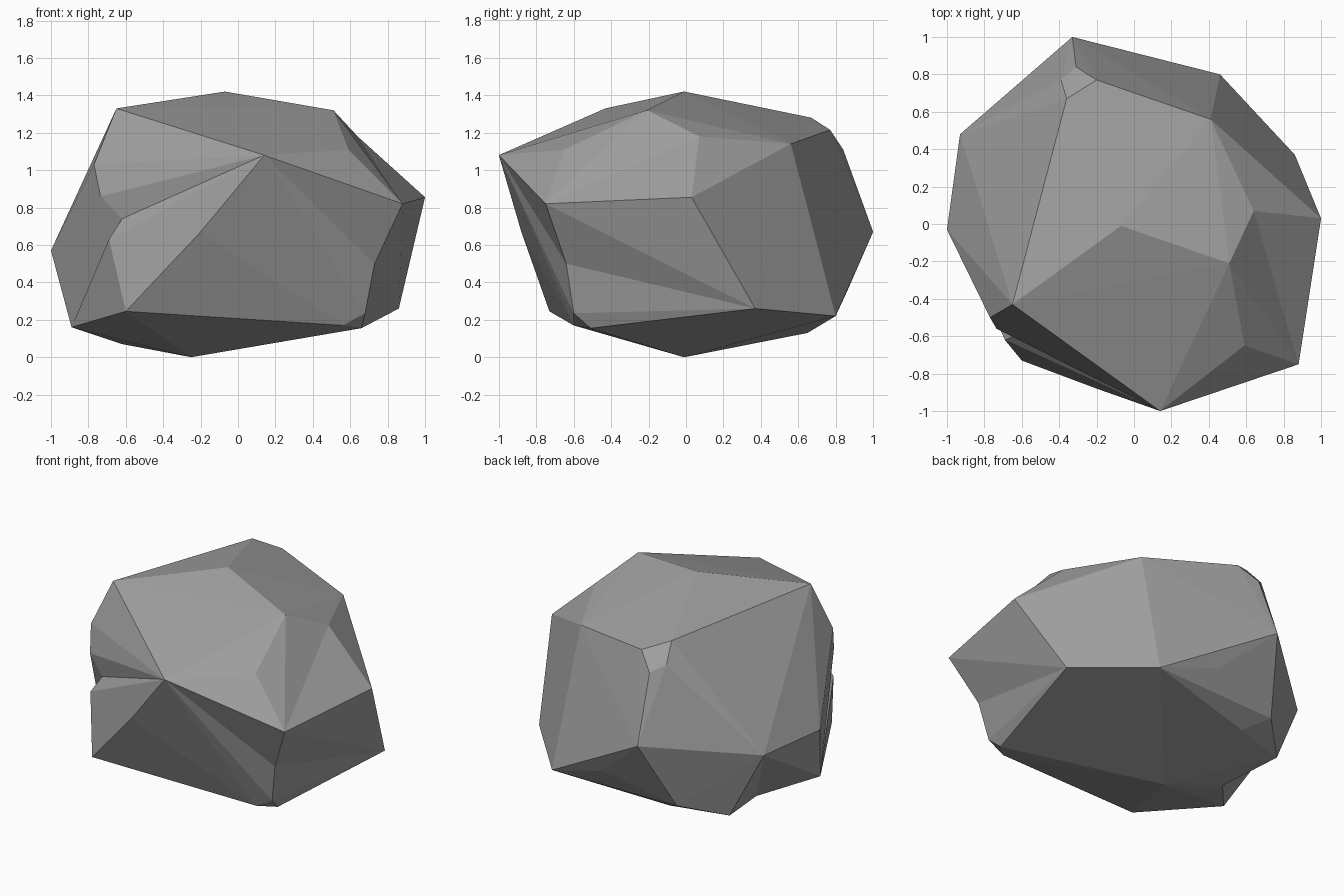
import bpy
import bmesh
from mathutils import Vector
from mathutils.geometry import intersect_point_line

if "Cube" in bpy.data.objects:
    bpy.data.objects.remove(bpy.data.objects["Cube"])

# Corner points of the boulder
corners = {
    # crown
    "crown_right": (-.65, -.43, 1.33), "crown_peak": (-.07, -.01, 1.42),
    "crown_left": (.51, -.21, 1.32), "crown_back": (.41, .56, 1.14),
    "shelf_front": (.59, -.65, 1.11), "shelf_back": (.64, .07, 1.18),
    # chipped back knob
    "knob_outer": (-.39, .77, 1.16), "knob_low": (-.31, .84, 1.11),
    "knob_inner": (-.2, .77, 1.215), "knob_top": (-.36, .67, 1.28),
    # girdle
    "brow": (.14, -1, 1.08), "left_tip": (1, .03, .855),
    "left_front": (.88, -.75, .82), "back_tip": (-.33, 1, .67),
    "right_back": (-.93, .48, .57), "right_tip": (-1, -.03, .57),
    "right_shoulder": (-.77, -.5, 1.03), "front_belly": (-.2, -.88, .67),
    # lower edge
    "low_front": (-.6, -.73, .245), "low_right": (-.89, -.19, .16),
    "low_right_back": (-.71, .54, .12), "low_back": (-.33, .65, .13),
    "low_back_outer": (-.47, .77, .21), "back_mid": (.03, .86, .35),
    "low_left_back": (.46, .8, .22), "low_left": (.86, .37, .26),
    "chip_top": (.68, -.6, .235), "chip_front": (.56, -.6, .17),
    "chip_back": (.66, -.51, .155),
    # underside
    "base": (-.25, -.01, 0), "base_right": (-.62, .12, .07),
}


def find_edge(bm, points, start, end):
    a, b = points[start], points[end]
    if a.is_valid and b.is_valid:
        return bm.edges.get((a, b))
    return None


def turn_edge(bm, points, start, end):
    """Turn a convex ridge into a valley between its two faces."""
    edge = find_edge(bm, points, start, end)
    if edge and len(edge.link_faces) == 2:
        bmesh.utils.edge_rotate(edge, False)


def distance_to_edge(edge, point):
    a, b = (v.co for v in edge.verts)
    hit, t = intersect_point_line(point, a, b)
    return (a.lerp(b, min(max(t, 0), 1)) - point).length


def dent(bm, points, name, start, end, position):
    """Split a ridge, move the new corner and fan the faces round it."""
    point = Vector(position)
    edge = find_edge(bm, points, start, end)
    if edge is None:
        edge = min(bm.edges, key=lambda e: distance_to_edge(e, point))
    corner = bmesh.utils.edge_split(edge, edge.verts[0], 0.5)[1]
    corner.co = point
    points[name] = corner
    for loop in list(corner.link_loops):
        if len(loop.face.verts) == 4:
            opposite = loop.link_loop_next.link_loop_next.vert
            bmesh.utils.face_split(loop.face, corner, opposite)


# Faceted hull
bm = bmesh.new()
points = {name: bm.verts.new(co) for name, co in corners.items()}
bmesh.ops.convex_hull(bm, input=list(bm.verts))
bmesh.ops.delete(bm, geom=[v for v in bm.verts if not v.link_faces], context="VERTS")

# Hollow shelf and hollow underside
turn_edge(bm, points, "crown_left", "left_tip")
turn_edge(bm, points, "low_right", "low_right_back")

# Sunken front left ridge
dent(bm, points, "ridge_dent", "left_front", "chip_top", (.73, -.64, .5))

# Notch in the front right ridge
dent(bm, points, "notch_top", "right_shoulder", "low_front", (-.735, -.56, .86))
dent(bm, points, "notch_low", "notch_top", "low_front", (-.69, -.62, .63))
dent(bm, points, "notch_deep", "notch_top", "notch_low", (-.62, -.59, .74))

bmesh.ops.recalc_face_normals(bm, faces=list(bm.faces))
mesh = bpy.data.meshes.new("boulder")
bm.to_mesh(mesh)
bm.free()

# Stone colour
stone = bpy.data.materials.new("grey stone")
stone.use_nodes = True
grey = (.35, .35, .35, 1)
stone.diffuse_color = grey
shader = next(n for n in stone.node_tree.nodes if n.type == "BSDF_PRINCIPLED")
shader.inputs["Base Color"].default_value = grey
shader.inputs["Roughness"].default_value = 0.9
mesh.materials.append(stone)

boulder = bpy.data.objects.new("boulder", mesh)
bpy.context.collection.objects.link(boulder)
